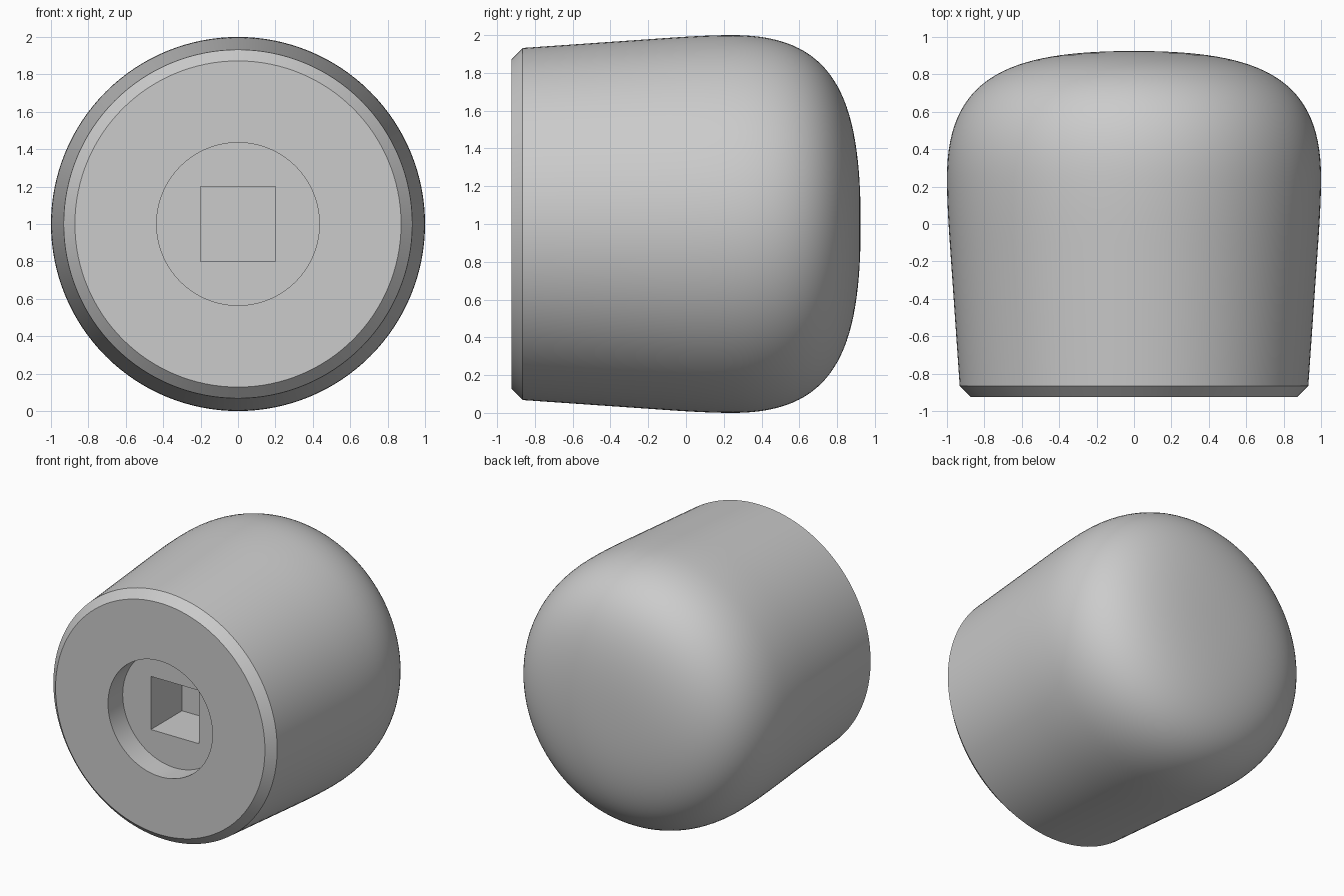
import bpy
import bmesh
from math import pi
from mathutils import Vector, Matrix
from mathutils.geometry import interpolate_bezier

SIDES = 128
FRONT, FLOOR, HOLE_END = -0.925, -0.75, -0.38

cube = bpy.data.objects.get("Cube")
if cube:
    bpy.data.objects.remove(cube, do_unlink=True)


def bezier(a, b, c, d, n):
    """Curve points as (radius, y)."""
    return interpolate_bezier(*(Vector((p[0], p[1], 0)) for p in (a, b, c, d)), n)


# Half profile as (radius, y): recess, front face, chamfer, tapered wall, domed back
profile = [Vector((r, y, 0)) for r, y in
           ((0.435, FLOOR), (0.435, FRONT), (0.872, FRONT), (0.932, -0.865))]
profile += bezier((0.985, -0.1), (0.993, 0.02), (1, 0.13), (1, 0.25), 8)
profile += bezier((1, 0.25), (1, 0.8), (0.65, 0.925), (0, 0.925), 32)[1:]

# Revolve the profile around the y axis
bm = bmesh.new()
verts = [bm.verts.new(p) for p in profile]
edges = [bm.edges.new(pair) for pair in zip(verts, verts[1:])]
bmesh.ops.spin(bm, geom=verts + edges, cent=(0, 0, 0), axis=(0, 1, 0),
               angle=2 * pi, steps=SIDES)
bmesh.ops.remove_doubles(bm, verts=bm.verts[:], dist=0.0005)

# Recess floor around a square shaft socket
rim = [e for e in bm.edges if e.is_boundary]
corners = [bm.verts.new((x, FLOOR, z))
           for x, z in ((-0.2, -0.2), (0.2, -0.2), (0.2, 0.2), (-0.2, 0.2))]
square = [bm.edges.new((corners[i - 1], corners[i])) for i in range(4)]
bmesh.ops.triangle_fill(bm, edges=rim + square, use_beauty=True, normal=(0, -1, 0))
for f in [f for f in bm.faces if all(v in corners for v in f.verts)]:
    bm.faces.remove(f)

# Socket walls and end
walls = bmesh.ops.extrude_edge_only(bm, edges=square)["geom"]
ends = [v for v in walls if isinstance(v, bmesh.types.BMVert)]
for v in ends:
    v.co.y = HOLE_END
bmesh.ops.contextual_create(
    bm, geom=[e for e in walls if isinstance(e, bmesh.types.BMEdge)
              and all(v in ends for v in e.verts)])

bmesh.ops.recalc_face_normals(bm, faces=bm.faces[:])
bmesh.ops.transform(bm, matrix=Matrix.Translation((0, 0, 1)), verts=bm.verts[:])
mesh = bpy.data.meshes.new("knob")
bm.to_mesh(mesh)
bm.free()
knob = bpy.data.objects.new("knob", mesh)
bpy.context.collection.objects.link(knob)

# Plain grey finish
grey = bpy.data.materials.new("light grey")
grey.use_nodes = True
colour = (0.6, 0.6, 0.6, 1)
grey.diffuse_color = colour
grey.node_tree.nodes["Principled BSDF"].inputs["Base Color"].default_value = colour
mesh.materials.append(grey)

# Smooth body with crisp rims
bpy.ops.object.select_all(action="DESELECT")
knob.select_set(True)
bpy.context.view_layer.objects.active = knob
bpy.ops.object.shade_smooth_by_angle(angle=pi / 6)
